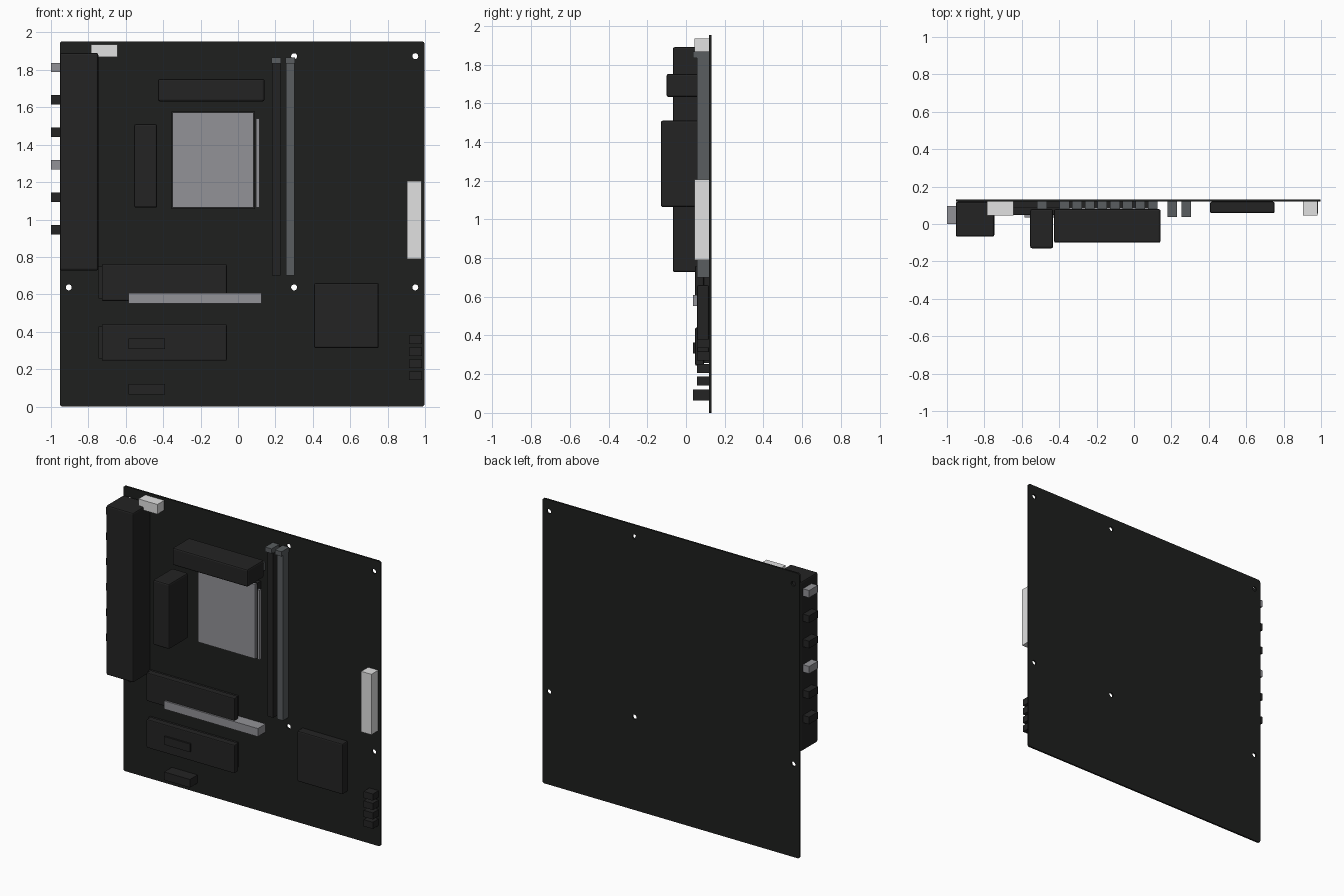
import bpy, bmesh, math
from mathutils import Matrix, Vector

cube = bpy.data.objects.get("Cube")
if cube:
    bpy.data.objects.remove(cube, do_unlink=True)


def material(name, color):
    m = bpy.data.materials.new(name)
    m.use_nodes = True
    m.diffuse_color = (*color, 1)
    m.node_tree.nodes["Principled BSDF"].inputs["Base Color"].default_value = (*color, 1)
    return m


BOARD = material("board black", (0.013, 0.014, 0.013))
DARK = material("dark plastic", (0.017, 0.017, 0.017))
SLATE = material("slate grey", (0.10, 0.11, 0.115))
METAL = material("light metal", (0.29, 0.29, 0.31))
WHITE = material("off white", (0.75, 0.75, 0.75))

BACK = 0.131    # rear of the board
FACE = 0.119    # component side of the board


def add_object(name, bm, mat):
    mesh = bpy.data.meshes.new(name)
    bm.to_mesh(mesh)
    bm.free()
    mesh.materials.append(mat)
    obj = bpy.data.objects.new(name, mesh)
    bpy.context.collection.objects.link(obj)
    return obj


def box(name, x, z, y, mat, bevel=0.0):
    """Box from (min, max) ranges; y is (front, rear)."""
    lo, hi = Vector((x[0], y[0], z[0])), Vector((x[1], y[1], z[1]))
    bm = bmesh.ops
    shape = bmesh.new()
    bm.create_cube(shape, size=1)
    bm.scale(shape, vec=hi - lo, verts=shape.verts)
    bm.translate(shape, vec=(lo + hi) / 2, verts=shape.verts)
    if bevel:
        bm.bevel(shape, geom=shape.edges[:], offset=bevel, segments=2,
                 profile=0.5, affect='EDGES')
    return add_object(name, shape, mat)


# Circuit board with rounded corners
board = box("circuit_board", (-0.953, 0.997), (0, 1.953), (FACE, BACK), BOARD)
bm = bmesh.new()
bm.from_mesh(board.data)
corners = [e for e in bm.edges
           if abs((e.verts[0].co - e.verts[1].co).y) > 0.005]
bmesh.ops.bevel(bm, geom=corners, offset=0.015, segments=4, profile=0.5, affect='EDGES')
bm.to_mesh(board.data)
bm.free()

# Screw holes
bm = bmesh.new()
for hx in (-0.905, 0.30, 0.948):
    for hz in (0.637, 1.873):
        place = Matrix.Translation((hx, FACE, hz)) @ Matrix.Rotation(math.pi / 2, 4, 'X')
        bmesh.ops.create_cone(bm, cap_ends=True, segments=20, radius1=0.016,
                              radius2=0.016, depth=0.1, matrix=place)
cutter = add_object("hole_cutter", bm, BOARD)
cutter.hide_render = True
cutter.hide_set(True)
holes = board.modifiers.new("holes", 'BOOLEAN')
holes.operation = 'DIFFERENCE'
holes.object = cutter

# Rear port cover and its ports
box("port_cover", (-0.953, -0.747), (0.727, 1.89), (-0.068, FACE), DARK, 0.01)
for i in range(6):
    z = 1.813 - i * 0.1735
    box(f"rear_port_{i + 1}", (-1.0, -0.94), (z - 0.025, z + 0.025), (0.0, 0.095),
        METAL if i in (0, 3) else DARK)

# Power connectors
box("small_power_connector", (-0.787, -0.643), (1.868, 1.935), (0.045, FACE), WHITE)
box("main_power_connector", (0.903, 0.98), (0.79, 1.205), (0.045, FACE), WHITE)

# Voltage heatsinks and the coils underneath
box("top_heatsink", (-0.428, 0.142), (1.632, 1.752), (-0.1, 0.08), DARK, 0.01)
box("side_heatsink", (-0.555, -0.432), (1.063, 1.51), (-0.13, 0.08), DARK, 0.01)
for i in range(8):
    x = -0.372 + i * 0.0675
    box(f"top_coil_{i + 1}", (x - 0.026, x + 0.026), (1.665, 1.72), (0.08, FACE), SLATE)
for i in range(6):
    z = 1.118 + i * 0.0675
    box(f"side_coil_{i + 1}", (-0.518, -0.465), (z - 0.026, z + 0.026), (0.08, FACE), SLATE)

# Processor socket with cover plate and lever
box("socket_base", (-0.355, 0.09), (1.057, 1.578), (0.085, FACE), DARK)
box("socket_plate", (-0.349, 0.084), (1.063, 1.572), (0.066, 0.085), METAL)
box("socket_lever", (0.097, 0.115), (1.063, 1.54), (0.07, 0.09), METAL)

# Memory slots with latches
for i, (x, mat) in enumerate(((0.204, DARK), (0.279, SLATE))):
    box(f"memory_slot_{i + 1}", (x - 0.022, x + 0.022), (0.70, 1.838), (0.058, FACE), mat)
    box(f"memory_latch_{i + 1}", (x - 0.025, x + 0.025), (1.835, 1.867), (0.037, FACE), SLATE)

# Storage drive covers with the drive boards below
for i, z in enumerate((0.245, 0.565)):
    box(f"drive_cover_{i + 1}", (-0.728, -0.06), (z, z + 0.195), (0.047, 0.092), DARK, 0.006)
    box(f"drive_board_{i + 1}", (-0.747, -0.08), (z + 0.012, z + 0.183), (0.09, FACE), DARK)

# Expansion slots
box("long_expansion_slot", (-0.585, 0.125), (0.552, 0.608), (0.036, FACE), METAL)
for i, z in enumerate((0.065, 0.308)):
    box(f"short_expansion_slot_{i + 1}", (-0.585, -0.39), (z, z + 0.056), (0.036, FACE), DARK)

# Chipset heatsink
box("chipset_heatsink", (0.407, 0.752), (0.313, 0.66), (0.058, FACE), DARK, 0.008)

# Data connectors
for i in range(4):
    z = 0.141 + i * 0.0645
    box(f"data_connector_{i + 1}", (0.913, 0.983), (z, z + 0.046), (0.057, FACE), DARK)
